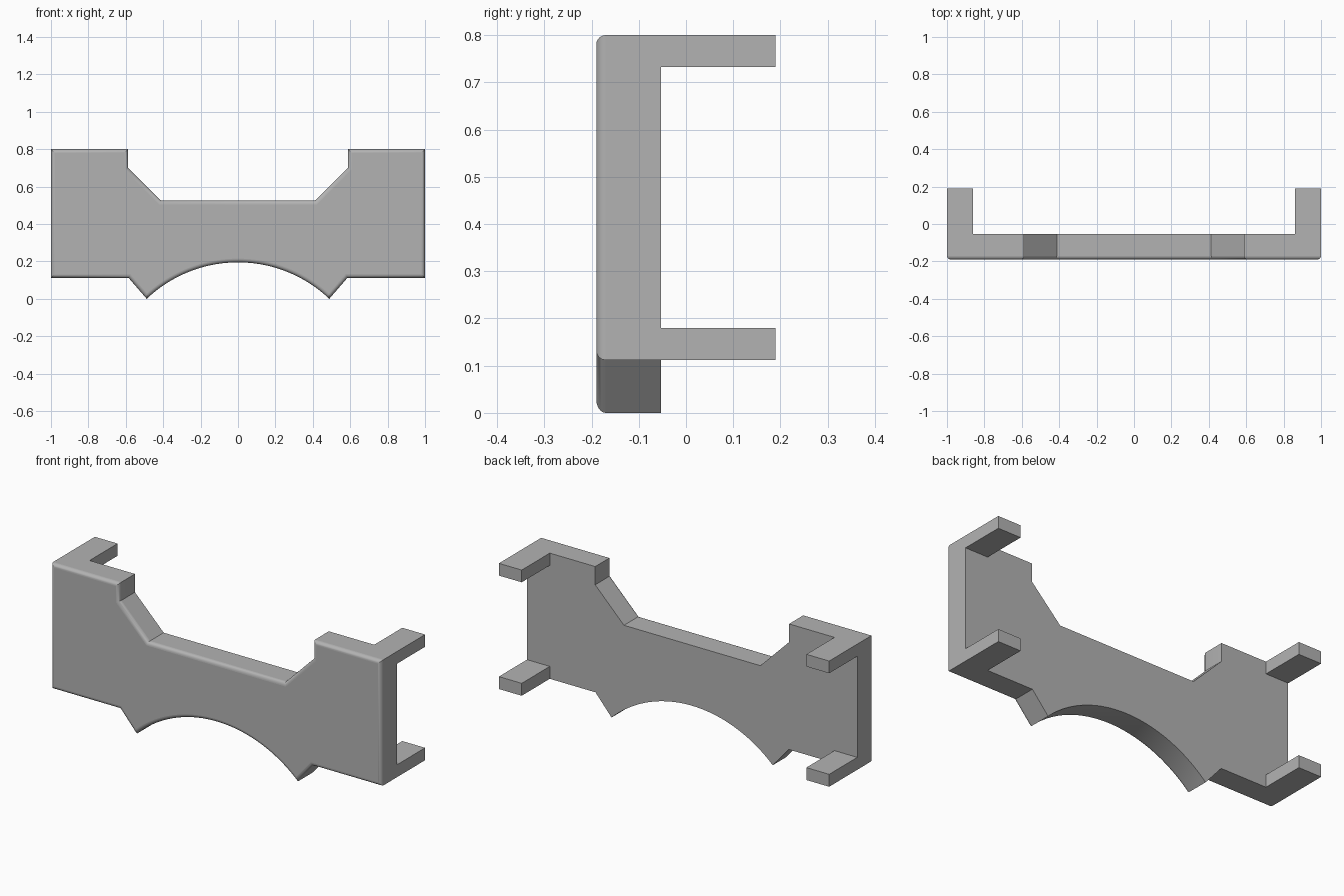
import bpy, bmesh, math

cube = bpy.data.objects.get("Cube")
if cube:
    bpy.data.objects.remove(cube, do_unlink=True)

FRONT, BACK, PLATE_BACK = -0.19, 0.19, -0.053
RADIUS = 0.02

grey = bpy.data.materials.new("plain grey")
grey.use_nodes = True
grey.diffuse_color = (0.45, 0.45, 0.45, 1)
grey.node_tree.nodes["Principled BSDF"].inputs["Base Color"].default_value = grey.diffuse_color


def mesh_object(name, bm):
    mesh = bpy.data.meshes.new(name)
    bm.to_mesh(mesh)
    bm.free()
    obj = bpy.data.objects.new(name, mesh)
    bpy.context.collection.objects.link(obj)
    mesh.materials.append(grey)
    return obj


def cut_box(target, x, z):
    """Remove everything behind the plate within |x| and the z range."""
    bm = bmesh.new()
    bmesh.ops.create_cube(bm, size=1)
    for v in bm.verts:
        v.co = (2 * x * v.co.x,
                PLATE_BACK if v.co.y < 0 else BACK + 0.1,
                z[0] if v.co.z < 0 else z[1])
    cutter = mesh_object("cutter", bm)
    cutter.hide_render = True
    mod = target.modifiers.new("cut", 'BOOLEAN')
    mod.operation, mod.solver, mod.object = 'DIFFERENCE', 'EXACT', cutter
    bpy.context.view_layer.objects.active = target
    bpy.ops.object.modifier_apply(modifier=mod.name)
    bpy.data.objects.remove(cutter, do_unlink=True)


# Outline: right half from the top notch to the lower spike, then mirrored
half = [(0.413, 0.525), (0.587, 0.70), (0.587, 0.80), (1, 0.80),
        (1, 0.112), (0.585, 0.112), (0.488, 0)]
chord, rise, steps = 0.488, 0.195, 48
r = (chord ** 2 + rise ** 2) / (2 * rise)
spread = math.asin(chord / r)
arch = []
for i in range(1, steps):
    a = spread * (1 - 2 * i / steps)
    arch.append((r * math.sin(a), rise - r + r * math.cos(a)))
outline = half + arch + [(-x, z) for x, z in reversed(half)]

# Full-depth body with rounded front edges
bm = bmesh.new()
face = bm.faces.new([bm.verts.new((x, FRONT, z)) for x, z in outline])
moved = bmesh.ops.extrude_face_region(bm, geom=[face], use_keep_orig=True)["geom"]
for v in moved:
    if isinstance(v, bmesh.types.BMVert):
        v.co.y = BACK
bmesh.ops.recalc_face_normals(bm, faces=bm.faces)
front_edges = [e for e in bm.edges if all(v.co.y < FRONT + 0.001 for v in e.verts)]
bmesh.ops.bevel(bm, geom=front_edges, offset=RADIUS, segments=6, profile=0.5,
                affect='EDGES', clamp_overlap=False)
bmesh.ops.recalc_face_normals(bm, faces=bm.faces)
bracket = mesh_object("bracket_plate", bm)

# Hollow out the back, leaving four corner tabs
cut_box(bracket, 0.862, (-0.1, 0.9))
cut_box(bracket, 1.1, (0.18, 0.733))

# Smooth the rounded edges and arch, keep the large faces flat
bpy.ops.object.select_all(action='DESELECT')
bracket.select_set(True)
bpy.context.view_layer.objects.active = bracket
bpy.ops.object.shade_smooth_by_angle(angle=math.radians(30))
for p in bracket.data.polygons:
    if p.area > 0.012:
        p.use_smooth = False
